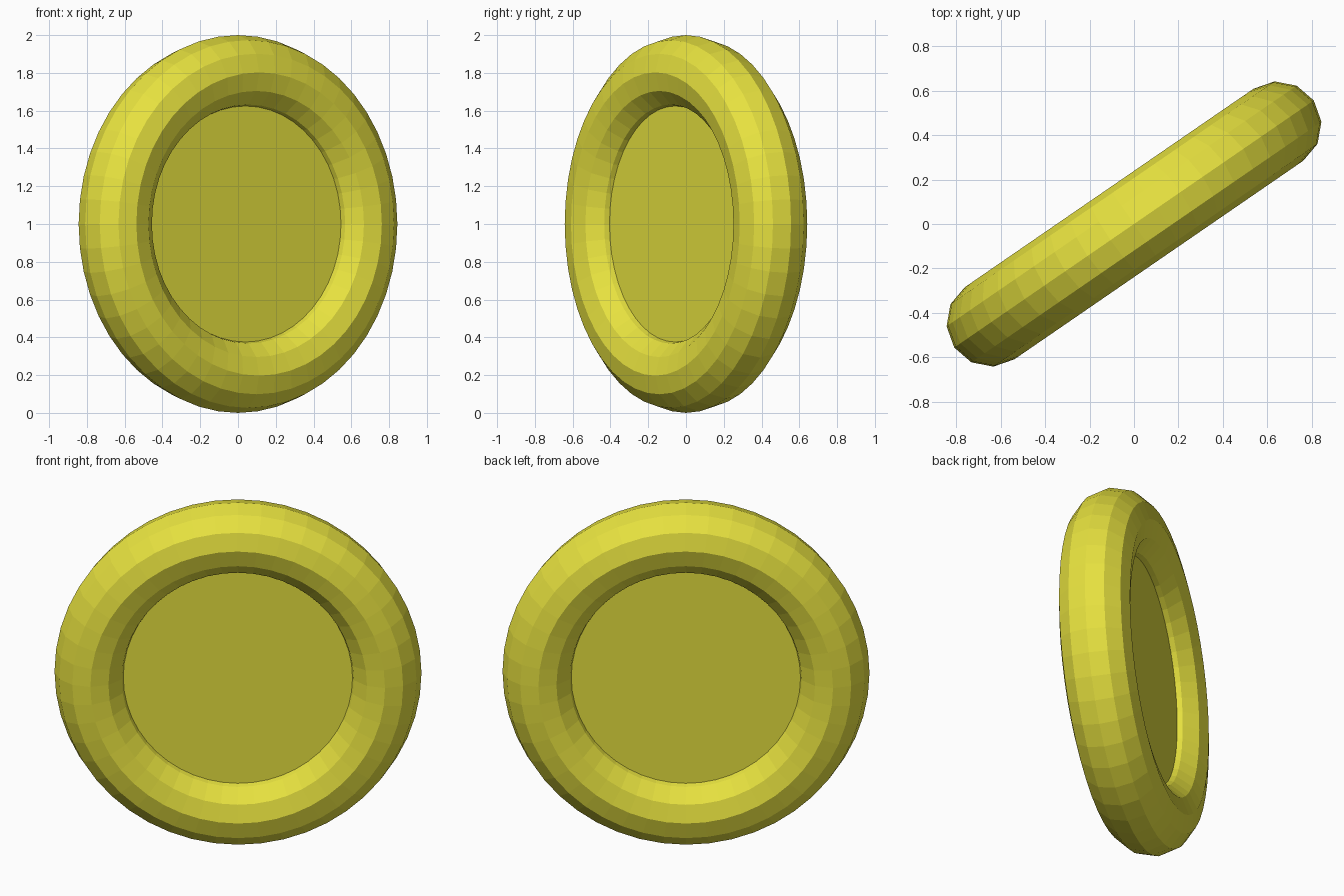
import bpy
from math import radians

if "Cube" in bpy.data.objects:
    bpy.data.objects.remove(bpy.data.objects["Cube"])

TURN = radians(34.5)          # heading of the upright ring
POSE = dict(location=(0, 0, 1), rotation=(radians(90), 0, TURN))
SQUEEZE = (0.982, 1, 1)       # slightly narrower than tall

mat = bpy.data.materials.new("olive_yellow")
mat.diffuse_color = (0.8, 0.76, 0.05, 1)
mat.use_nodes = True
mat.node_tree.nodes["Principled BSDF"].inputs["Base Color"].default_value = mat.diffuse_color


def finish(name):
    obj = bpy.context.object
    obj.name = name
    obj.scale = SQUEEZE
    obj.data.materials.append(mat)
    bpy.ops.object.shade_flat()


# Round outer ring with a twelve-sided section
bpy.ops.mesh.primitive_torus_add(major_segments=48, minor_segments=12,
                                 major_radius=0.803, minor_radius=0.197, **POSE)
finish("outer_ring")

# Flat disc filling the hole, recessed on both faces
bpy.ops.mesh.primitive_cylinder_add(vertices=48, radius=0.68, depth=0.14, **POSE)
finish("centre_disc")
